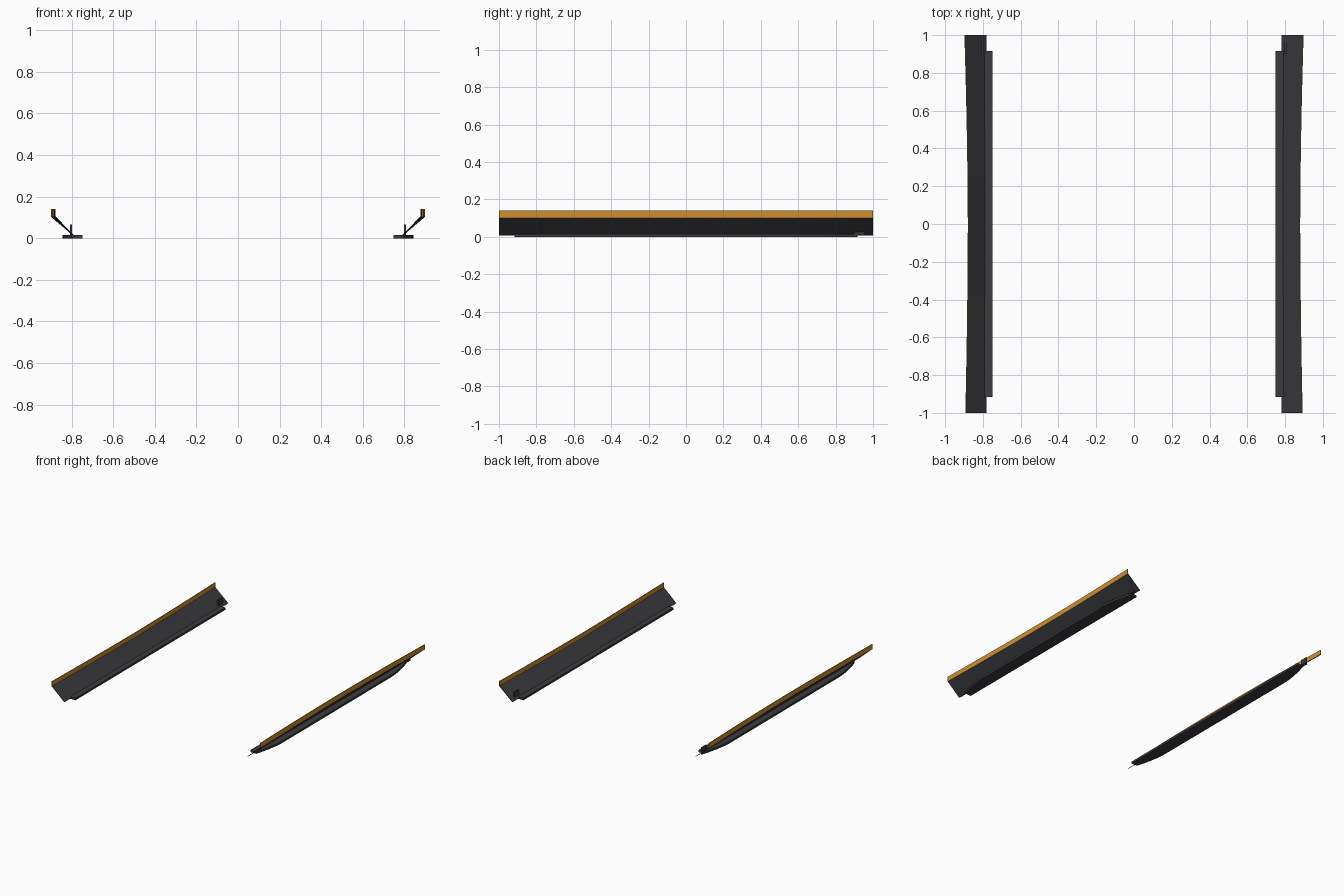
import bpy, bmesh

if "Cube" in bpy.data.objects:
    bpy.data.objects.remove(bpy.data.objects["Cube"])

def material(name, rgb):
    m = bpy.data.materials.new(name)
    m.diffuse_color = (*rgb, 1)
    m.use_nodes = True
    m.node_tree.nodes["Principled BSDF"].inputs["Base Color"].default_value = m.diffuse_color
    return m

DARK = material("dark_plastic", (0.045, 0.045, 0.05))
ORANGE = material("orange_trim", (0.62, 0.27, 0.03))

def loft(name, sections, mat):
    """Skin a list of equal-length closed cross-sections and cap both ends."""
    bm = bmesh.new()
    rings = [[bm.verts.new(p) for p in s] for s in sections]
    n = len(rings[0])
    for a, b in zip(rings, rings[1:]):
        for i in range(n):
            j = (i + 1) % n
            bm.faces.new((a[i], a[j], b[j], b[i]))
    bm.faces.new(rings[0])
    bm.faces.new(rings[-1])
    bmesh.ops.recalc_face_normals(bm, faces=bm.faces)
    me = bpy.data.meshes.new(name)
    bm.to_mesh(me)
    bm.free()
    me.materials.append(mat)
    ob = bpy.data.objects.new(name, me)
    bpy.context.collection.objects.link(ob)
    return ob

def top_x(y):
    # outer edge bows inward at the middle, flaring a little more at the back
    return 0.879 + (0.018 if y > 0 else 0.013) * abs(y) ** 1.7

def sweep(name, section, ys, side, mat):
    return loft(name, [[(side * x, y, z) for x, z in section(y)] for y in ys], mat)

def panel_section(y):
    x = top_x(y)
    return [(0.782, 0.008), (0.787, 0.008), (x + 0.001, 0.102), (x - 0.003, 0.104)]

def trim_section(y):
    x = top_x(y)
    return [(x - 0.003, 0.101), (x + 0.001, 0.101), (x + 0.001, 0.14), (x - 0.003, 0.14)]

def plate_section(y):
    # outer edge tapers in towards both ends
    t = max(0, (abs(y) - 0.68) / 0.237)
    x = 0.844 - 0.045 * t ** 1.5
    return [(0.748, 0), (x, 0), (x, 0.016), (0.748, 0.016)]

def tab_section(y):
    return [(0.798, 0.01), (0.808, 0.01), (0.808, 0.065), (0.798, 0.065)]

long_ys = [-1 + i / 8 for i in range(17)]
plate_ys = [-0.917, -0.86, -0.8, -0.74, -0.68, 0.68, 0.74, 0.8, 0.86, 0.917]

for label, side in (("left", -1), ("right", 1)):
    # slanted skirt panel
    sweep(label + "_skirt_panel", panel_section, long_ys, side, DARK)
    # upright coloured strip
    sweep(label + "_trim_strip", trim_section, long_ys, side, ORANGE)
    # flat floor plate
    sweep(label + "_floor_plate", plate_section, plate_ys, side, DARK)
    # mounting tab at the back
    sweep(label + "_mounting_tab", tab_section, [0.9, 0.955], side, DARK)
